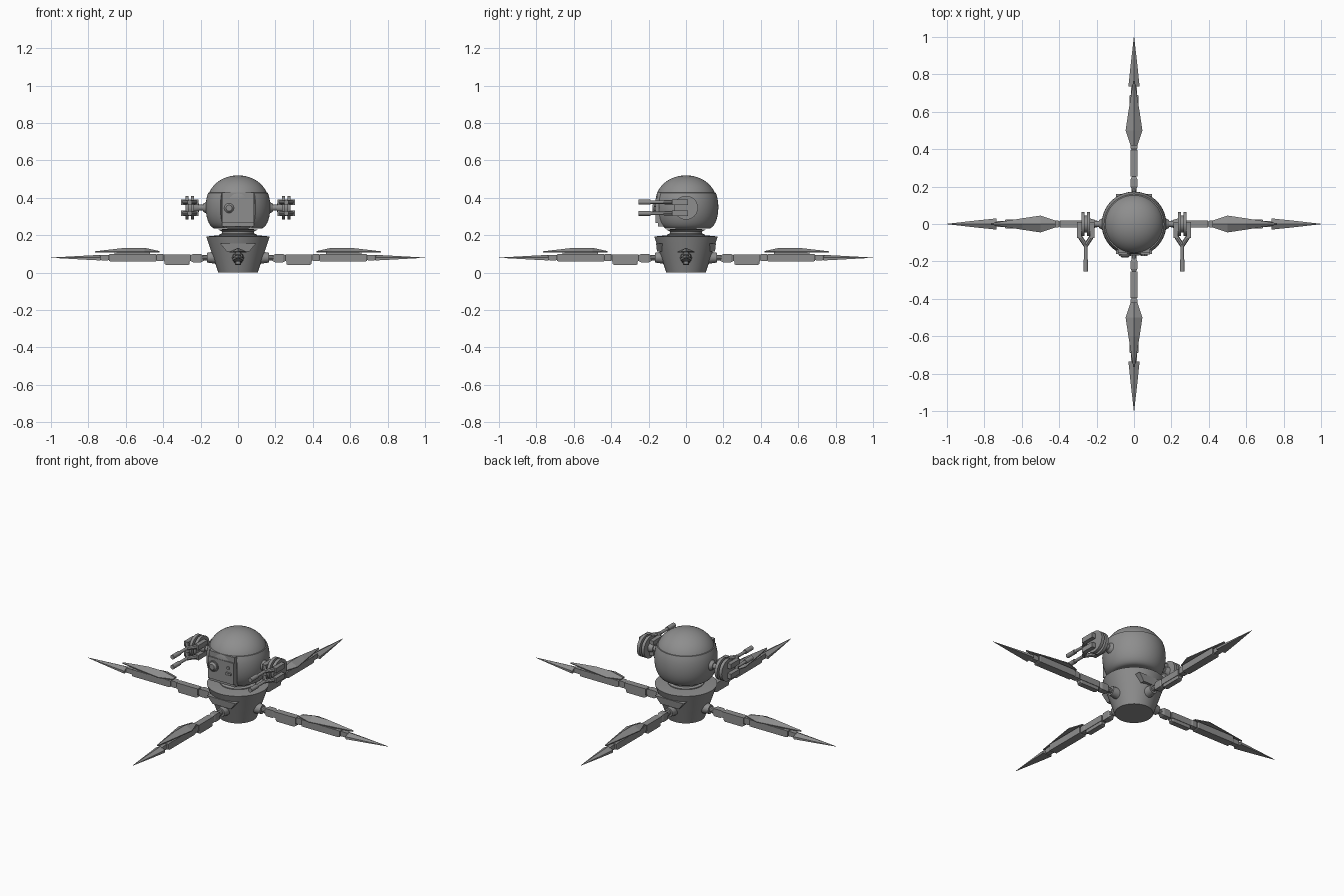
import bpy, bmesh, math
from mathutils import Matrix, Vector

if "Cube" in bpy.data.objects:
    bpy.data.objects.remove(bpy.data.objects["Cube"], do_unlink=True)

shade = .27
metal = bpy.data.materials.new("grey metal")
metal.use_nodes = True
metal.diffuse_color = (shade, shade, shade, 1)
metal.node_tree.nodes["Principled BSDF"].inputs["Base Color"].default_value = metal.diffuse_color


def finish(name, bm, smooth=False):
    bmesh.ops.recalc_face_normals(bm, faces=bm.faces)
    mesh = bpy.data.meshes.new(name)
    bm.to_mesh(mesh)
    bm.free()
    mesh.materials.append(metal)
    part = bpy.data.objects.new(name, mesh)
    bpy.context.collection.objects.link(part)
    if smooth:
        bpy.ops.object.select_all(action='DESELECT')
        part.select_set(True)
        bpy.context.view_layer.objects.active = part
        bpy.ops.object.shade_smooth_by_angle(angle=math.radians(35))
    return part


def arc(radius, height, width, rise, first, last, count=12):
    """Points of an elliptical arc in the (radius, z) plane."""
    angles = [math.radians(first + (last - first) * i / count) for i in range(count + 1)]
    return [(radius + width * math.cos(a), height + rise * math.sin(a)) for a in angles]


def lathe(name, profile, gap=0):
    """Turn a (radius, z) profile round z, leaving a gap in degrees at the front."""
    bm = bmesh.new()
    verts = [bm.verts.new((r, 0, z)) for r, z in profile]
    edges = [bm.edges.new(pair) for pair in zip(verts, verts[1:])]
    if gap:
        edges.append(bm.edges.new((verts[-1], verts[0])))
    turn = Matrix.Rotation(math.radians(gap / 2 - 90), 3, 'Z')
    bmesh.ops.rotate(bm, verts=verts, matrix=turn)
    bmesh.ops.spin(bm, geom=verts + edges, axis=(0, 0, 1),
                   angle=math.radians(360 - gap), steps=48)
    bmesh.ops.remove_doubles(bm, verts=bm.verts, dist=.0003)
    bmesh.ops.holes_fill(bm, edges=[e for e in bm.edges if e.is_boundary], sides=0)
    return finish(name, bm, True)


def loft(name, sections):
    """Skin ridged (x, half width, bottom, shoulder, ridge) sections along x."""
    bm = bmesh.new()
    rings = [[bm.verts.new((x, y, z)) for y, z in
              ((-w, low), (w, low), (w, mid), (0, top), (-w, mid))]
             for x, w, low, mid, top in sections]
    for near, far in zip(rings, rings[1:]):
        for i in range(len(near)):
            bm.faces.new((near[i - 1], near[i], far[i], far[i - 1]))
    bm.faces.new(rings[0])
    bm.faces.new(rings[-1])
    return finish(name, bm)


def link(name, start, end, width, low, high, chamfer=.01):
    """Leg segment along x whose two ends are chamfered on every side."""
    inner = (width - chamfer / 2, low + chamfer / 2, high - chamfer / 2, high - chamfer / 2)
    outer = (width, low, high, high)
    return loft(name, [(start, *inner), (start + chamfer, *outer),
                       (end - chamfer, *outer), (end, *inner)])


def box(name, centre, size):
    bm = bmesh.new()
    bmesh.ops.create_cube(bm, size=1)
    bm.transform(Matrix.Translation(centre) @ Matrix.Diagonal((*size, 1)))
    return finish(name, bm)


def rod(name, start, end, radius, tip=None, sides=16):
    start, end = Vector(start), Vector(end)
    bm = bmesh.new()
    bmesh.ops.create_cone(bm, cap_ends=True, segments=sides, radius1=radius,
                          radius2=tip or radius, depth=(end - start).length)
    turn = (end - start).to_track_quat('Z', 'Y').to_matrix().to_4x4()
    bm.transform(Matrix.Translation((start + end) / 2) @ turn)
    return finish(name, bm, True)


# Body cone and neck
lathe("body", [(0, 0), (.105, 0), (.17, .193), (.1, .2), (0, .2)])
lathe("neck", [(0, .19), (.1, .19), (.1, .205), (.085, .21), (.085, .22), (.105, .23), (0, .24)])

# Head: domed core, and an outer shell left open at the front
lathe("head_core", [(0, .235), (.11, .235), (.15, .28)] + arc(0, .385, .162, .135, 0, 90))
lathe("head_shell", [(.1, .43), (.1, .235)] + arc(.12, .35, .053, .115, -90, 42), gap=66)

# Face plate with eye and buttons
box("face_plate", centre=(0, -.135, .33), size=(.17, .055, .13))
box("face_brow", centre=(0, -.13, .41), size=(.17, .05, .035))
box("face_chin", centre=(0, -.125, .257), size=(.17, .05, .02))
eye, face = Vector((-.048, -.16, .345)), Vector((0, -.01, 0))
rod("eye_ring", eye, eye + face, radius=.032, sides=24)
rod("eye_lens", eye + face, eye + face * 2, radius=.026, tip=.016, sides=24)
for x, z in ((.05, .36), (.043, .325), (.062, .325)):
    button = Vector((x, eye.y, z))
    rod("face_button", button, button + face, radius=.009, sides=12)

# Hoods over the front and back leg sockets
for side in (1, -1):
    bm = bmesh.new()
    for half, near, z in ((.095, .12, .155), (.06, .115, .112)):
        for x in (half, -half):
            for y in (near, near + .04):
                bm.verts.new((x, side * y, z))
    bmesh.ops.convex_hull(bm, input=bm.verts)
    finish("socket_hood", bm)

# One leg along +x, then turned copies
axis = .08
leg = [
    rod("leg_socket", (.1, 0, axis), (.165, 0, axis), radius=.036, tip=.026, sides=12),
    rod("leg_hip", (.16, 0, axis), (.19, 0, axis), radius=.015, sides=10),
    link("leg_hip_link", .18, .26, width=.018, low=.055, high=.1, chamfer=.02),
    link("leg_upper", .255, .395, width=.019, low=.06, high=.097, chamfer=.002),
    link("leg_upper_guard", .258, .392, width=.016, low=.04, high=.07),
    link("leg_knee", .39, .445, width=.018, low=.062, high=.1, chamfer=.015),
    link("leg_lower", .435, .69, width=.024, low=.06, high=.1, chamfer=.006),
    link("leg_armour_mount", .47, .66, width=.014, low=.09, high=.112, chamfer=.002),
    link("leg_ankle", .685, .74, width=.015, low=.066, high=.095),
    loft("leg_armour", [(x, w, .107, .112, top) for x, w, top in
                        ((.42, .018, .115), (.5, .045, .133), (.6, .03, .133), (.765, .004, .114))]),
    loft("leg_spike", [(x, w, axis - w / 2, axis, axis + w / 2) for x, w in
                       ((.735, .03), (.85, .018), (1, .001))]),
]
for part in leg:
    for quarter in (1, 2, 3):
        copy = part.copy()
        copy.rotation_euler.z = quarter * math.pi / 2
        bpy.context.collection.objects.link(copy)

# Twin-barrel gun pod on each side of the head
for side in (1, -1):
    pivot = Vector((side * .258, 0, .347))

    def gun_rod(name, start, end, **shape):
        rod(name, pivot + Vector(start), pivot + Vector(end), **shape)

    inward = -side
    gun_rod("gun_collar", (inward * .1, 0, 0), (inward * .07, 0, 0), radius=.038, tip=.02)
    gun_rod("gun_axle", (inward * .08, 0, 0), (0, 0, 0), radius=.016)
    gun_rod("gun_joint", (inward * .05, 0, 0), (inward * .02, 0, 0), radius=.022, tip=.03)
    gun_rod("gun_disc_core", (-.015, 0, 0), (.015, 0, 0), radius=.045, sides=24)
    for edge in (1, -1):
        gun_rod("gun_disc", (edge * .006, 0, 0), (edge * .024, 0, 0), radius=.064, sides=32)
        for z in (.03, -.03):
            box("gun_block", centre=pivot + Vector((edge * .035, -.032, z)), size=(.026, .085, .03))
            gun_rod("gun_fork", (edge * .03, -.07, z), (0, -.115, z), radius=.012, sides=8)
    for z in (.03, -.03):
        gun_rod("gun_barrel", (0, -.105, z), (0, -.2, z), radius=.009, sides=12)
        gun_rod("gun_muzzle", (0, -.19, z), (0, -.255, z), radius=.013, sides=12)
